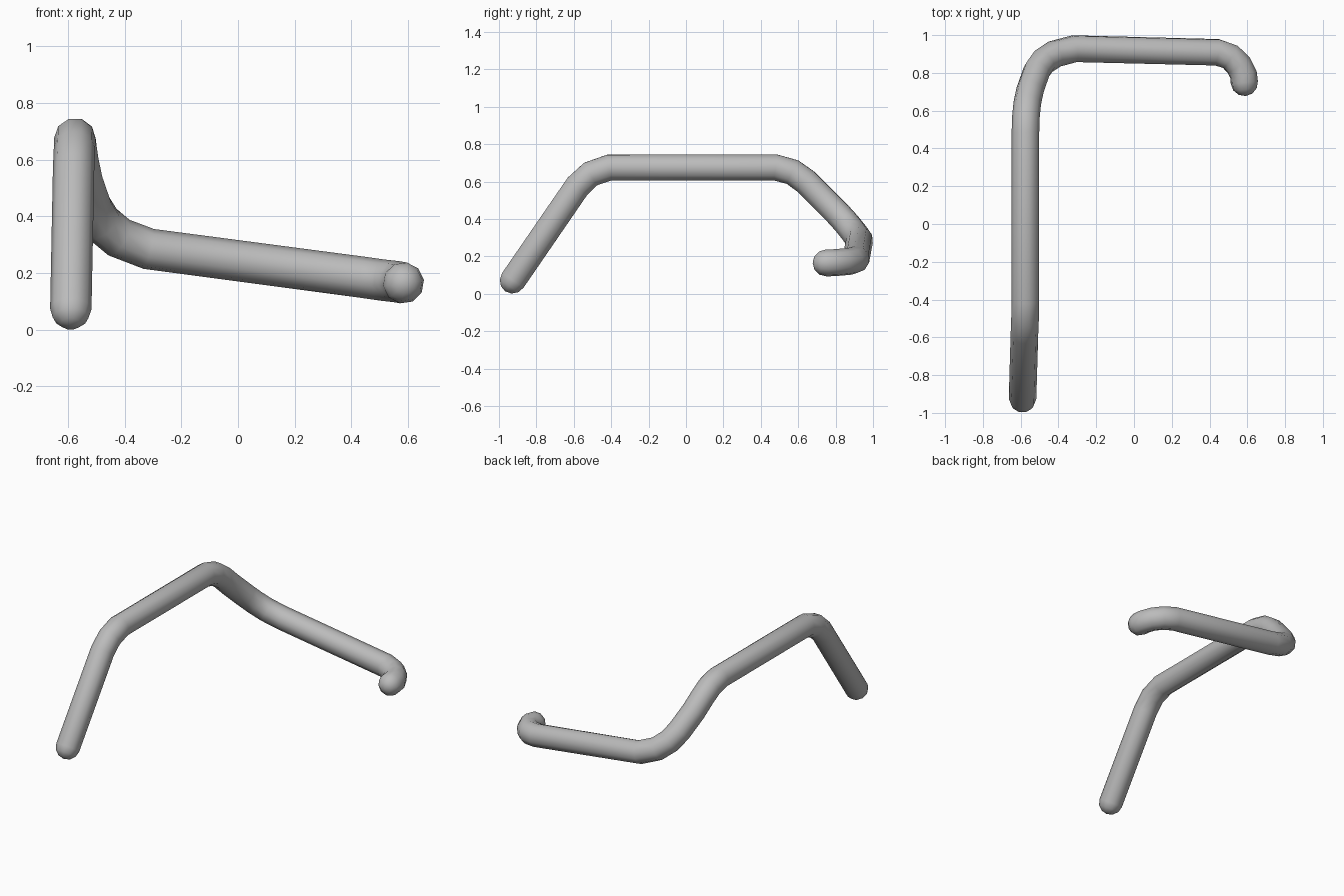
import bpy, bmesh
from math import sin, cos, pi, radians
from mathutils import Vector

cube = bpy.data.objects.get("Cube")
if cube:
    bpy.data.objects.remove(cube, do_unlink=True)

RADIUS, SIDES, CAP_STEPS = 0.073, 10, 3

# Centre line of the bent bar, from the front foot to the hooked end
path = [Vector(p) for p in (
    (-0.59, -0.925, 0.073), (-0.58, -0.58, 0.575), (-0.577, -0.51, 0.64),
    (-0.576, -0.41, 0.675), (-0.575, 0.48, 0.675), (-0.572, 0.57, 0.65),
    (-0.565, 0.64, 0.60), (-0.55, 0.71, 0.53), (-0.515, 0.81, 0.43),
    (-0.48, 0.86, 0.375), (-0.42, 0.90, 0.325), (-0.315, 0.928, 0.285),
    (0.44, 0.909, 0.185), (0.51, 0.885, 0.175), (0.555, 0.84, 0.17),
    (0.58, 0.79, 0.166), (0.584, 0.75, 0.165))]

# Each station is centre, direction and radius, with rounded ends added
tangents = []
for i in range(len(path)):
    before = (path[i] - path[max(i - 1, 0)]).normalized()
    after = (path[min(i + 1, len(path) - 1)] - path[i]).normalized()
    tangents.append((before + after).normalized())
stations = [(p, t, RADIUS) for p, t in zip(path, tangents)]
angles = [pi / 2 * k / CAP_STEPS for k in range(1, CAP_STEPS)]
for a in angles:
    d, r = RADIUS * sin(a), RADIUS * cos(a)
    stations.insert(0, (path[0] - tangents[0] * d, tangents[0], r))
    stations.append((path[-1] + tangents[-1] * d, tangents[-1], r))

# Sweep a ring along the path without twisting
bm = bmesh.new()
rings = []
normal = Vector((1, 0, 0))
for centre, t, r in stations:
    normal = (normal - t * normal.dot(t)).normalized()
    side = t.cross(normal)
    rings.append([bm.verts.new(centre + r * (normal * cos(a) + side * sin(a)))
                  for a in (2 * pi * k / SIDES for k in range(SIDES))])
for low, high in zip(rings, rings[1:]):
    for k in range(SIDES):
        n = (k + 1) % SIDES
        bm.faces.new((low[k], low[n], high[n], high[k]))
for ring, tip in ((rings[0], path[0] - tangents[0] * RADIUS),
                  (rings[-1], path[-1] + tangents[-1] * RADIUS)):
    pole = bm.verts.new(tip)
    for k in range(SIDES):
        bm.faces.new((ring[k], ring[(k + 1) % SIDES], pole))
bmesh.ops.recalc_face_normals(bm, faces=bm.faces)

mesh = bpy.data.meshes.new("bent_bar")
bm.to_mesh(mesh)
bm.free()
bar = bpy.data.objects.new("bent_bar", mesh)
bpy.context.collection.objects.link(bar)

# Plain grey finish
grey = bpy.data.materials.new("plain grey")
grey.use_nodes = True
colour = (0.5, 0.5, 0.5, 1)
grey.diffuse_color = colour
grey.node_tree.nodes["Principled BSDF"].inputs["Base Color"].default_value = colour
mesh.materials.append(grey)

bpy.context.view_layer.objects.active = bar
bar.select_set(True)
bpy.ops.object.shade_smooth_by_angle(angle=radians(40))
